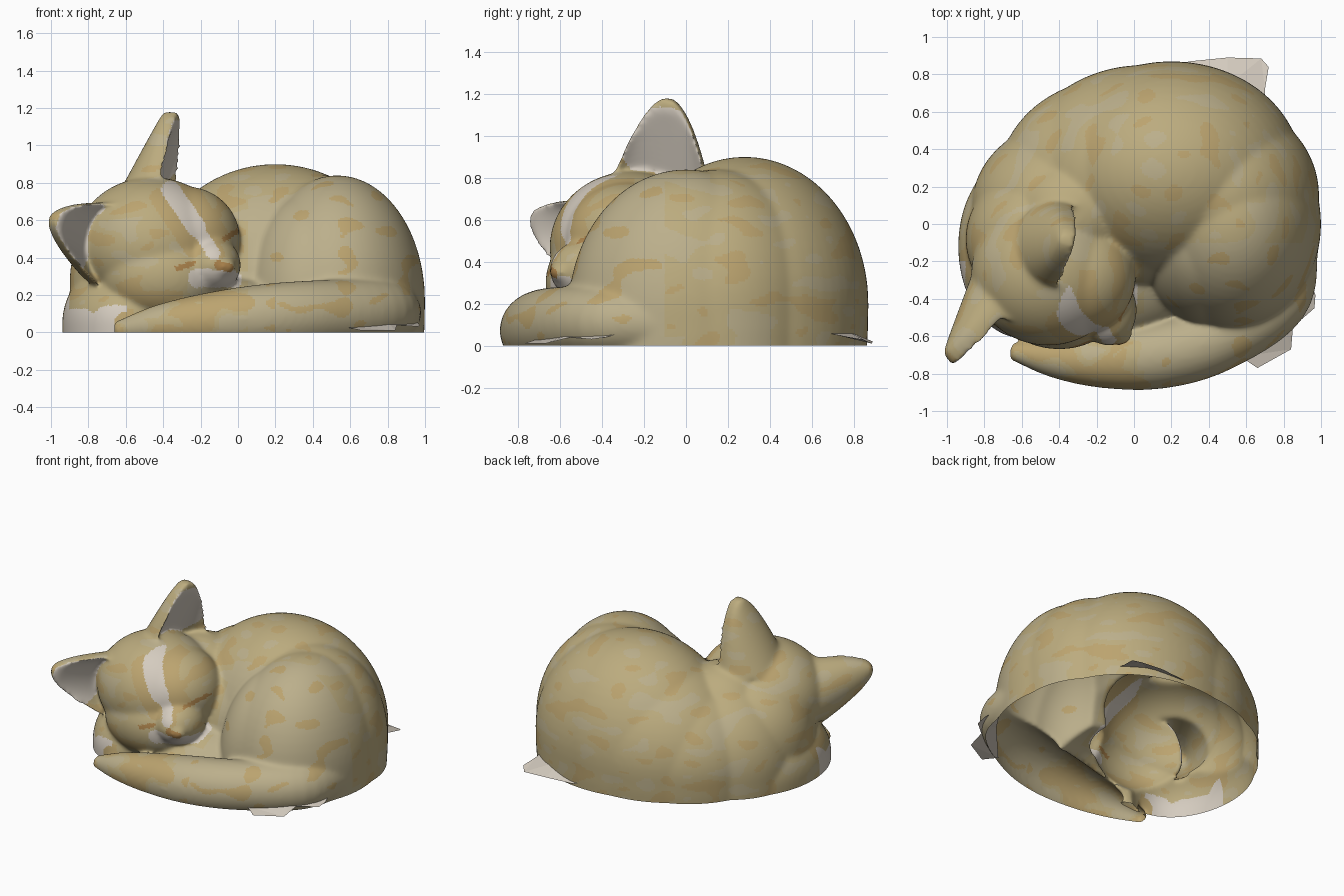
import bpy, bmesh, math
from mathutils import Vector, noise

if "Cube" in bpy.data.objects:
    bpy.data.objects.remove(bpy.data.objects["Cube"])

parts = []


def add_mesh(name, bm):
    mesh = bpy.data.meshes.new(name)
    bm.to_mesh(mesh)
    bm.free()
    obj = bpy.data.objects.new(name, mesh)
    bpy.context.collection.objects.link(obj)
    return obj


def blob(name, centre, radii, drop=1.0):
    """Ellipsoid; drop stretches the lower half into steeper walls."""
    bm = bmesh.new()
    bmesh.ops.create_uvsphere(bm, u_segments=64, v_segments=32, radius=1)
    for v in bm.verts:
        k = drop if v.co.z < 0 else 1
        v.co = Vector(centre) + Vector((v.co.x * radii[0], v.co.y * radii[1], v.co.z * radii[2] * k))
    parts.append(add_mesh(name, bm))


def loft(name, rings):
    """Closed skin through a list of equal-sized rings."""
    bm = bmesh.new()
    rows = [[bm.verts.new(p) for p in ring] for ring in rings]
    n = len(rows[0])
    for a, b in zip(rows, rows[1:]):
        for i in range(n):
            bm.faces.new((a[i], a[(i + 1) % n], b[(i + 1) % n], b[i]))
    bm.faces.new(rows[0][::-1])
    bm.faces.new(rows[-1])
    bmesh.ops.recalc_face_normals(bm, faces=bm.faces[:])
    parts.append(add_mesh(name, bm))


def tube(name, points, steps=6):
    """Tapered tube along a smooth path of (x, y, z, radius)."""
    p = [Vector(q) for q in points]
    p = [2 * p[0] - p[1]] + p + [2 * p[-1] - p[-2]]
    path = []
    for i in range(1, len(p) - 2):
        a, b, c, d = p[i - 1:i + 3]
        for s in range(steps):
            t = s / steps
            path.append(0.5 * (2 * b + (c - a) * t + (2 * a - 5 * b + 4 * c - d) * t * t
                               + (3 * b - a - 3 * c + d) * t ** 3))
    path.append(p[-2])
    rings = []
    for i, q in enumerate(path):
        tan = (path[min(i + 1, len(path) - 1)] - path[max(i - 1, 0)]).xyz.normalized()
        side = tan.cross(Vector((0, 0, 1))).normalized()
        up = side.cross(tan)
        rings.append([q.xyz + q.w * (math.cos(a) * side + math.sin(a) * up)
                      for a in (k * math.tau / 24 for k in range(24))])
    loft(name, rings)


def ear(name, base, tip, facing, width, depth):
    """Pointed cup with a crescent section, hollow towards facing."""
    base, axis = Vector(base), Vector(tip) - Vector(base)
    f = Vector(facing)
    f = (f - axis * f.dot(axis) / axis.length_squared).normalized()
    side = axis.normalized().cross(f)
    rings = []
    for i in range(15):
        t = min(i / 14, 0.985)
        w, d = width * (1 - t) ** 0.55, depth * (1 - t) + 0.02
        ring = []
        for k in range(32):
            a = k * math.tau / 32
            s = math.sin(a)
            out = d * s - 0.025 if s < 0 else 0.035 - max(0, 0.8 * d - 0.04) * s
            ring.append(base + axis * t + side * w * math.cos(a) + f * out)
        rings.append(ring)
    loft(name, rings)
    return base + axis * 0.5, f


# curled body
blob("back", (0.20, 0.28, 0.20), (0.70, 0.59, 0.70), 2)
blob("spine", (0.05, 0.26, 0.18), (0.68, 0.59, 0.62), 2)
blob("rump", (0.46, 0.15, 0.20), (0.53, 0.51, 0.64), 2)
blob("haunch", (0.53, 0.0, 0.17), (0.47, 0.56, 0.67), 2)
blob("thigh", (0.40, -0.08, 0.15), (0.37, 0.46, 0.60), 2)
blob("flank", (-0.10, 0.22, 0.15), (0.63, 0.56, 0.56), 2)
blob("shoulder", (-0.36, 0.08, 0.14), (0.51, 0.47, 0.54), 2)
blob("nape", (-0.33, 0.05, 0.32), (0.38, 0.36, 0.43))
blob("neck", (-0.51, -0.08, 0.28), (0.39, 0.38, 0.43), 2)
blob("chest", (-0.60, -0.12, 0.05), (0.34, 0.49, 0.34), 2)
blob("belly", (-0.15, -0.20, 0.0), (0.57, 0.43, 0.32))

# head
blob("skull", (-0.46, -0.26, 0.47), (0.41, 0.39, 0.36))
blob("brow", (-0.28, -0.28, 0.50), (0.29, 0.30, 0.28))
blob("cheek", (-0.40, -0.42, 0.30), (0.33, 0.25, 0.25))
blob("muzzle", (-0.14, -0.46, 0.36), (0.155, 0.19, 0.15))
blob("nose", (-0.08, -0.59, 0.35), (0.07, 0.06, 0.05))
ears = [
    ear("upper_ear", (-0.38, -0.13, 0.70), (-0.35, -0.085, 1.185), (1, -0.2, 0), 0.26, 0.23),
    ear("lower_ear", (-0.67, -0.47, 0.47), (-0.995, -0.73, 0.61), (0.45, -0.9, 0), 0.235, 0.25),
]

# tail wrapped round the front
tube("tail", [(0.86, -0.10, 0.10, 0.13), (0.77, -0.40, 0.11, 0.17), (0.45, -0.61, 0.10, 0.18),
              (0.15, -0.70, 0.08, 0.18), (-0.15, -0.725, 0.06, 0.155), (-0.42, -0.715, 0.04, 0.11),
              (-0.66, -0.68, 0.01, 0.045)])

# fuse the parts into one skin
bpy.ops.object.select_all(action='DESELECT')
for obj in parts:
    obj.select_set(True)
cat = parts[0]
bpy.context.view_layer.objects.active = cat
bpy.ops.object.join()
cat.name = "sleeping_cat"
remesh = cat.modifiers.new("fuse", 'REMESH')
remesh.mode, remesh.voxel_size = 'VOXEL', 0.012
smooth = cat.modifiers.new("soften", 'SMOOTH')
smooth.factor, smooth.iterations = 0.5, 24
skin = bpy.data.meshes.new_from_object(cat.evaluated_get(bpy.context.evaluated_depsgraph_get()))
cat.modifiers.clear()
cat.data = skin

# open underside, cut level with the ground
bm = bmesh.new()
bm.from_mesh(skin)
bmesh.ops.bisect_plane(bm, geom=bm.verts[:] + bm.edges[:] + bm.faces[:],
                       plane_co=(0, 0, 0), plane_no=(0, 0, 1), clear_inner=True)
bm.to_mesh(skin)
bm.free()
skin.shade_smooth()

# fur colours
colours = {"tan_fur": (0.50, 0.41, 0.21), "ochre_fur": (0.50, 0.37, 0.16), "cream_fur": (0.50, 0.43, 0.26),
           "white_fur": (0.66, 0.60, 0.52), "orange_fur": (0.40, 0.22, 0.07)}
mats = []
for name, rgb in colours.items():
    mat = bpy.data.materials.new(name)
    mat.diffuse_color = (*rgb, 1)
    mat.use_nodes = True
    mat.node_tree.nodes["Principled BSDF"].inputs["Base Color"].default_value = mat.diffuse_color
    mats.append(mat)
skin.materials.clear()
for mat in mats:
    skin.materials.append(mat)

# face markings seen from the front: material, x0, z0, x1, z1, radius
marks = [(4, -0.36, 0.33, -0.24, 0.37, 0.014), (4, -0.07, 0.50, -0.01, 0.54, 0.014),
         (4, -0.10, 0.36, -0.05, 0.345, 0.025), (3, -0.36, 0.76, -0.22, 0.56, 0.05),
         (3, -0.22, 0.56, -0.13, 0.42, 0.035), (3, -0.22, 0.29, -0.03, 0.28, 0.05),
         (1, -0.42, 0.72, -0.24, 0.45, 0.05), (1, -0.26, 0.76, -0.10, 0.52, 0.05)]


def paint(c, n):
    for centre, f in ears:
        if (c - centre).length < 0.2 and n.dot(f) > 0.55:
            return 3
    if -0.66 < c.y < -0.25 and n.y < 0.1 and c.x < 0.03 and c.z > 0.24:
        for m, x0, z0, x1, z1, r in marks:
            a, d = Vector((x0, z0)), Vector((x1 - x0, z1 - z0))
            q = Vector((c.x, c.z)) - a
            if (q - d * max(0, min(1, q.dot(d) / d.length_squared))).length < r:
                return m
    patch = noise.noise(Vector((c.x * 6, c.y * 6, c.z * 12)))
    if c.x < -0.6 and -0.6 < c.y < -0.2 and c.z < 0.13 + 0.1 * patch:
        return 3
    if patch > 0.3 or (c.y < -0.6 and c.z < 0.22 and c.x < 0.2 and patch > -0.1):
        return 1
    return 2 if patch < -0.3 or (c.x > 0.05 and c.y < -0.1) else 0


for poly in skin.polygons:
    poly.material_index = paint(poly.center, poly.normal)


# loose sheets on the ground beside the body: x, y, z
def sheet(name, outline):
    bm = bmesh.new()
    bm.faces.new([bm.verts.new(p) for p in outline])
    bmesh.ops.triangulate(bm, faces=bm.faces[:])
    bmesh.ops.recalc_face_normals(bm, faces=bm.faces[:])
    add_mesh(name, bm).data.materials.append(mats[3])


sheet("back_sheet", [(0.15, 0.84, 0.05), (0.30, 0.87, 0.02), (0.50, 0.89, 0.02), (0.68, 0.885, 0.01),
                     (0.72, 0.84, 0.03), (0.70, 0.72, 0.05), (0.70, 0.64, 0.07), (0.50, 0.74, 0.08)])
sheet("front_sheet", [(0.93, -0.25, 0.08), (0.97, -0.38, 0.04), (0.965, -0.45, 0.03), (0.85, -0.55, 0.04),
                      (0.84, -0.67, 0.01), (0.66, -0.77, 0.01), (0.57, -0.71, 0.03), (0.78, -0.48, 0.08)])
